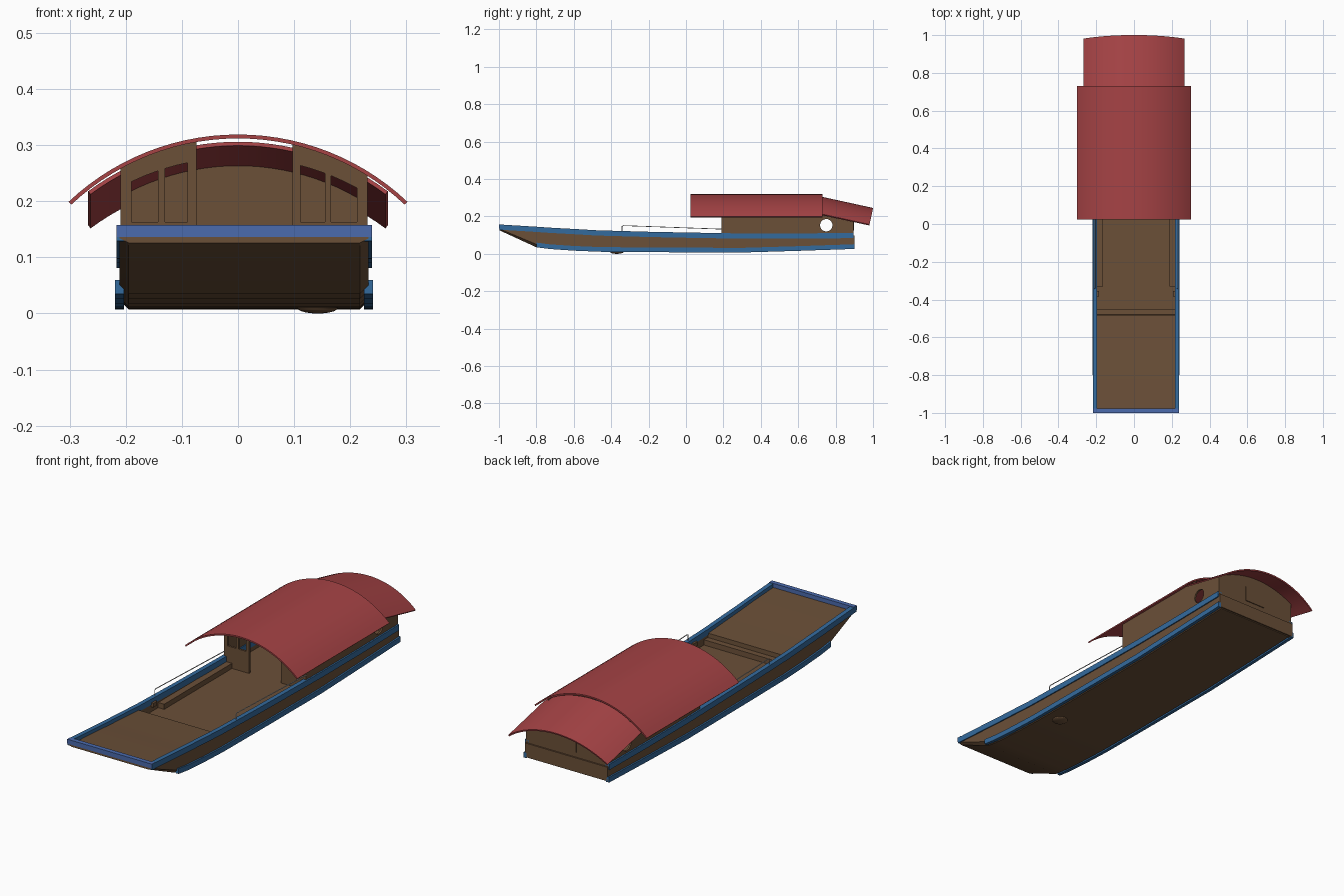
import bpy, bmesh, math
from mathutils import Matrix, Vector

if "Cube" in bpy.data.objects:
    bpy.data.objects.remove(bpy.data.objects["Cube"])


def material(name, rgb):
    m = bpy.data.materials.new(name)
    m.diffuse_color = (*rgb, 1)
    m.use_nodes = True
    m.node_tree.nodes["Principled BSDF"].inputs["Base Color"].default_value = m.diffuse_color
    return m


WOOD = material("brown wood", (0.145, 0.079, 0.039))
RED = material("roof red", (0.38, 0.056, 0.060))
BLUE = material("trim blue", (0.034, 0.145, 0.34))
BOW = material("bow blue", (0.07, 0.145, 0.42))
GREY = material("light grey", (0.6, 0.6, 0.6))

CX = 0.011      # hull centre line
R = 0.44        # roof curve radius


def finish(bm, name, mat, angle=30):
    bmesh.ops.recalc_face_normals(bm, faces=bm.faces)
    me = bpy.data.meshes.new(name)
    bm.to_mesh(me)
    bm.free()
    me.materials.append(mat)
    me.shade_smooth()
    me.set_sharp_from_angle(angle=math.radians(angle))
    ob = bpy.data.objects.new(name, me)
    bpy.context.collection.objects.link(ob)
    return ob


def loft(name, rings, mat, angle=30, matrix=None):
    """Closed rings joined into a capped solid."""
    bm = bmesh.new()
    loops = [[bm.verts.new(p) for p in ring] for ring in rings]
    n = len(loops[0])
    for a, b in zip(loops, loops[1:]):
        for i in range(n):
            j = (i + 1) % n
            bm.faces.new((a[i], a[j], b[j], b[i]))
    bm.faces.new(loops[0])
    bm.faces.new(loops[-1])
    if matrix:
        bm.transform(matrix)
    return finish(bm, name, mat, angle)


def rect_xz(y, x0, x1, z0, z1):
    return [(x0, y, z0), (x1, y, z0), (x1, y, z1), (x0, y, z1)]


def box(name, x0, x1, y0, y1, z0, z1, mat):
    return loft(name, [rect_xz(y0, x0, x1, z0, z1), rect_xz(y1, x0, x1, z0, z1)], mat)


def drop(x):
    """How far the roof arc falls below its apex at x."""
    return R - math.sqrt(R * R - x * x)


def panel(name, x0, x1, y0, y1, low, high):
    """Cross wall whose lower and upper edges are functions of x."""
    rings = []
    n = max(2, int((x1 - x0) / 0.02))
    for i in range(n + 1):
        x = x0 + (x1 - x0) * i / n
        a, b = low(x), high(x)
        rings.append([(x, y0, a), (x, y1, a), (x, y1, b), (x, y0, b)])
    return loft(name, rings, WOOD)


# Hull shell: y, bottom, top, deck height
stations = [
    (-0.998, 0.126, 0.153, 0.139), (-0.80, 0.035, 0.141, 0.128),
    (-0.73, 0.026, 0.136, 0.122), (-0.60, 0.017, 0.129, 0.114),
    (-0.481, 0.012, 0.122, 0.106), (-0.48, 0.012, 0.122, 0.085),
    (-0.451, 0.011, 0.121, 0.085), (-0.45, 0.011, 0.121, 0.06),
    (-0.2, 0.009, 0.114, 0.06), (0.0, 0.008, 0.110, 0.06),
    (0.3, 0.007, 0.105, 0.06), (0.6, 0.016, 0.105, 0.06),
    (0.895, 0.026, 0.108, 0.06)]


def hull_ring(y, zb, zt, zf):
    c = min(0.016, (zt - zb) * 0.3)
    half = [(0.206, zb), (0.222, zb + c), (0.222, zt), (0.208, zt), (0.208, zf)]
    pts = half + [(-x, z) for x, z in reversed(half)]
    return [(CX + x, y, z) for x, z in pts]


loft("hull", [hull_ring(*s) for s in stations], WOOD)

# Blue gunwale and lower rubbing strake on each side
for side, sx in (("left", -1), ("right", 1)):
    loft(side + "_gunwale",
         [rect_xz(y, CX + sx * 0.206, CX + sx * 0.2275, zt - 0.024, zt + 0.004)
          for y, zb, zt, zf in stations], BLUE)
    loft(side + "_lower_strake",
         [rect_xz(y, CX + sx * 0.214, CX + sx * 0.230, zb, zb + 0.025)
          for y, zb, zt, zf in stations[1:]] +
         [rect_xz(0.902, CX + sx * 0.214, CX + sx * 0.230, 0.026, 0.052)], BLUE)

    # Side bench and small cleat
    box(side + "_bench", CX + sx * 0.176, CX + sx * 0.210, -0.33, 0.19, 0.058, 0.085, WOOD)
    box(side + "_cleat", CX + sx * 0.196, CX + sx * 0.210, -0.385, -0.355, 0.085, 0.105, WOOD)

    # Thin hand rail
    cu = bpy.data.curves.new(side + "_hand_rail", 'CURVE')
    cu.dimensions = '3D'
    cu.bevel_depth = 0.0022
    cu.bevel_resolution = 1
    cu.use_fill_caps = True
    sp = cu.splines.new('POLY')
    path = [(-0.342, 0.112), (-0.342, 0.147), (-0.335, 0.151), (0.0, 0.139), (0.195, 0.132)]
    sp.points.add(len(path) - 1)
    for p, (y, z) in zip(sp.points, path):
        p.co = (CX + sx * 0.218, y, z, 1)
    cu.materials.append(GREY)
    bpy.context.collection.objects.link(bpy.data.objects.new(side + "_hand_rail", cu))

# Bow rail and stern transom
box("bow_rail", CX - 0.2275, CX + 0.2275, -1.0, -0.978, 0.136, 0.158, BOW)
box("transom", CX - 0.222, CX + 0.222, 0.88, 0.902, 0.03, 0.098, WOOD)

# Small rounded fitting under the hull
bm = bmesh.new()
bmesh.ops.create_uvsphere(bm, u_segments=20, v_segments=10, radius=1)
bm.transform(Matrix.Translation((0.142, -0.37, 0.010)) @ Matrix.Diagonal((0.036, 0.036, 0.010, 1)))
finish(bm, "keel_fitting", WOOD)


# Curved roofs
def roof(name, half, length, origin, tilt):
    t = 0.007
    a = math.asin(half / R)
    n = 28
    angles = [-a + 2 * a * i / n for i in range(n + 1)]
    ring = [(R * math.sin(k), R * math.cos(k) - R) for k in angles]
    ring += [((R - t) * math.sin(k), (R - t) * math.cos(k) - R) for k in reversed(angles)]
    mtx = Matrix.Translation(origin) @ Matrix.Rotation(-tilt, 4, 'X')
    loft(name, [[(x, y, z) for x, z in ring] for y in (0, length)], RED, 40, mtx)


TILT = math.radians(12.3)
roof("main_roof", 0.302, 0.705, Vector((0, 0.025, 0.319)), 0)
roof("rear_roof", 0.267, 0.285, Vector((0, 0.722, 0.306)), TILT)


def main_top(x):
    return 0.314 - drop(x)


def rear_top(y, x):
    return 0.301 - (y - 0.722) * math.tan(TILT) - drop(x) * 1.03


# Front cabin wall: doorway in the middle, two windows on each side
WL, WR = CX - 0.220, CX + 0.220
columns = [(WL, -0.190, 0), (-0.190, -0.143, 1), (-0.143, -0.130, 0),
           (-0.130, -0.090, 1), (-0.090, -0.074, 0),
           (0.097, 0.111, 0), (0.111, 0.155, 1), (0.155, 0.166, 0),
           (0.166, 0.212, 1), (0.212, WR, 0)]
for i, (x0, x1, window) in enumerate(columns):
    if window:
        panel(f"front_wall_sill_{i}", x0, x1, 0.190, 0.200, lambda x: 0.058, lambda x: 0.163)
        panel(f"front_wall_lintel_{i}", x0, x1, 0.190, 0.200,
              lambda x: main_top(x) - 0.036, main_top)
    else:
        panel(f"front_wall_post_{i}", x0, x1, 0.190, 0.200, lambda x: 0.058, main_top)

# Rear cabin wall with a flat hatch
panel("rear_wall", WL, WR, 0.885, 0.895, lambda x: 0.058, lambda x: rear_top(0.893, x))
box("rear_hatch", -0.04, 0.07, 0.894, 0.899, 0.124, 0.20, WOOD)

# Porthole cutter through both side walls
bm = bmesh.new()
bmesh.ops.create_cone(bm, cap_ends=True, segments=32, radius1=0.033, radius2=0.033, depth=0.8)
bm.transform(Matrix.Translation((0, 0.75, 0.153)) @ Matrix.Rotation(math.pi / 2, 4, 'Y'))
cutter = finish(bm, "porthole_cutter", WOOD)
cutter.hide_render = True
cutter.hide_viewport = True
cutter.display_type = 'WIRE'

# Side cabin walls, following both roofs
for side, x in (("left", WL), ("right", WR)):
    inner = x + (0.008 if x < 0 else -0.008)
    outline = [(0.190, 0.085), (0.895, 0.085), (0.895, rear_top(0.895, x)),
               (0.728, rear_top(0.728, x)), (0.724, main_top(x)), (0.190, main_top(x))]
    wall = loft(side + "_cabin_wall", [[(k, y, z) for y, z in outline] for k in (x, inner)], WOOD)
    cut = wall.modifiers.new("porthole", 'BOOLEAN')
    cut.operation = 'DIFFERENCE'
    cut.solver = 'EXACT'
    cut.object = cutter
